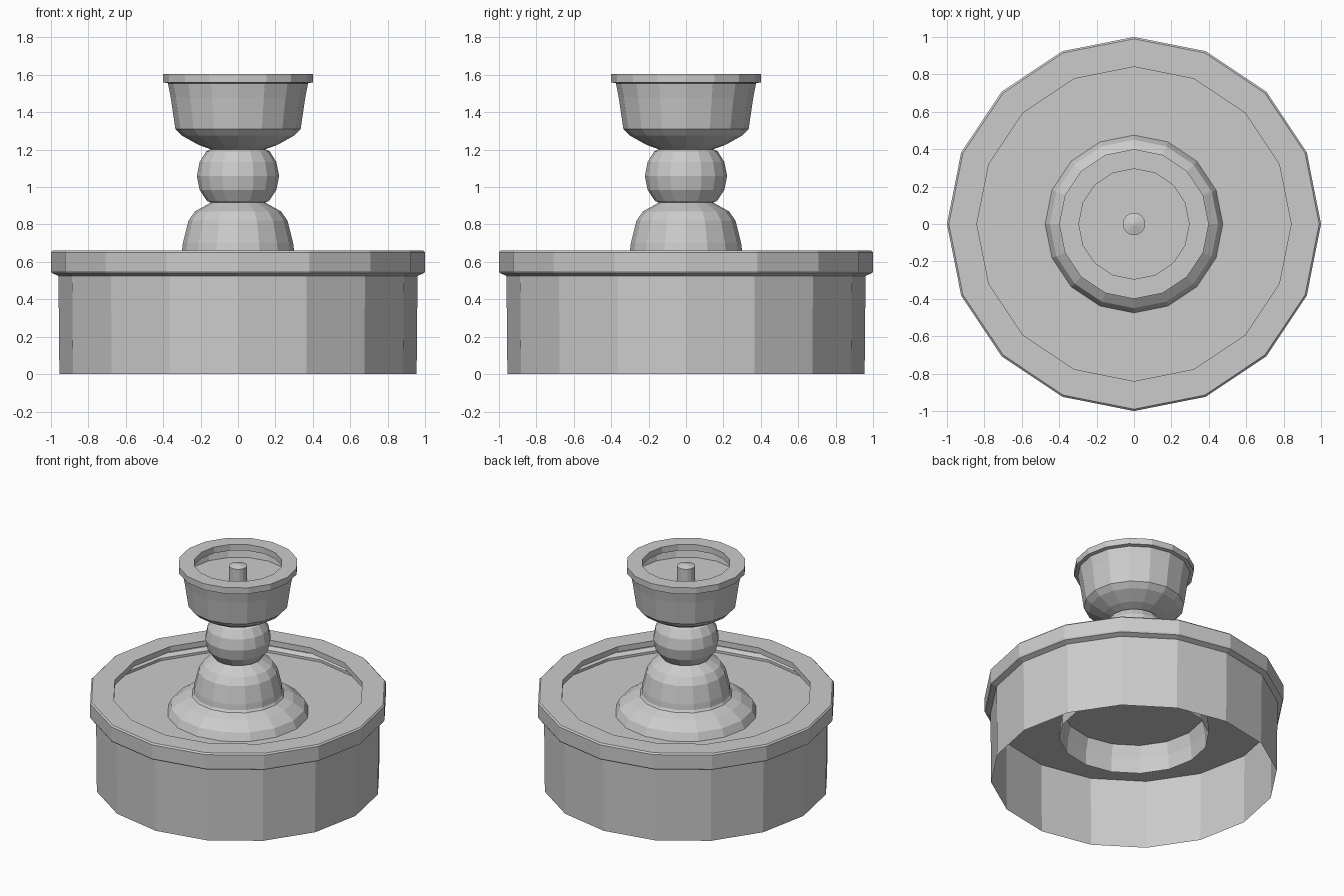
import bpy
from math import cos, sin, tau

if "Cube" in bpy.data.objects:
    bpy.data.objects.remove(bpy.data.objects["Cube"])

SIDES = 16


def lathe(name, profile, cap_top=False, cap_bottom=False):
    """Spin (radius, z) points around z into a flat-faced shell."""
    verts, faces = [], []
    for r, z in profile:
        for i in range(SIDES):
            a = tau * i / SIDES
            verts.append((r * cos(a), r * sin(a), z))
    for k in range(len(profile) - 1):
        for i in range(SIDES):
            j = (i + 1) % SIDES
            a, b = k * SIDES, (k + 1) * SIDES
            faces.append((a + i, a + j, b + j, b + i))
    if cap_top:
        a = (len(profile) - 1) * SIDES
        faces.append(tuple(range(a, a + SIDES)))
    if cap_bottom:
        faces.append(tuple(reversed(range(SIDES))))
    mesh = bpy.data.meshes.new(name)
    mesh.from_pydata(verts, [], faces)
    mesh.update()
    obj = bpy.data.objects.new(name, mesh)
    bpy.context.collection.objects.link(obj)
    return obj


# Open-bottomed basin wall with its overhanging rim
lathe("basin_wall", [(0.955, 0), (0.96, 0.525), (0.995, 0.54), (1.0, 0.55),
                     (1.0, 0.65), (0.99, 0.66), (0.84, 0.66),
                     (0.84, 0.62), (0.955, 0.61)])

# Water surface in the basin
lathe("basin_water", [(0.955, 0.51), (0.48, 0.51)], cap_top=True)

# Flared foot, reaching below the water
lathe("pedestal_foot", [(0.50, 0.31), (0.495, 0.42), (0.475, 0.51), (0.45, 0.565),
                        (0.375, 0.62), (0.31, 0.645), (0.30, 0.66)])

# Domed pedestal
lathe("pedestal_dome", [(0.30, 0.66), (0.295, 0.70), (0.265, 0.82),
                        (0.23, 0.87), (0.14, 0.92)], cap_top=True)

# Ball between pedestal and bowl
lathe("ball", [(0.14, 0.915), (0.165, 0.925), (0.205, 0.985), (0.22, 1.06),
               (0.205, 1.135), (0.17, 1.19), (0.14, 1.205)])

# Upper bowl with lip
lathe("upper_bowl", [(0.14, 1.20), (0.21, 1.225), (0.30, 1.275), (0.335, 1.31),
                     (0.36, 1.48), (0.375, 1.555), (0.40, 1.56), (0.40, 1.605),
                     (0.295, 1.605), (0.295, 1.56), (0.36, 1.555)],
      cap_bottom=True)

# Water in the upper bowl
lathe("bowl_water", [(0.358, 1.48), (0.2, 1.48)], cap_top=True)

# Spout in the middle of the bowl
lathe("spout", [(0.06, 1.47), (0.06, 1.585), (0.005, 1.6)], cap_top=True)
